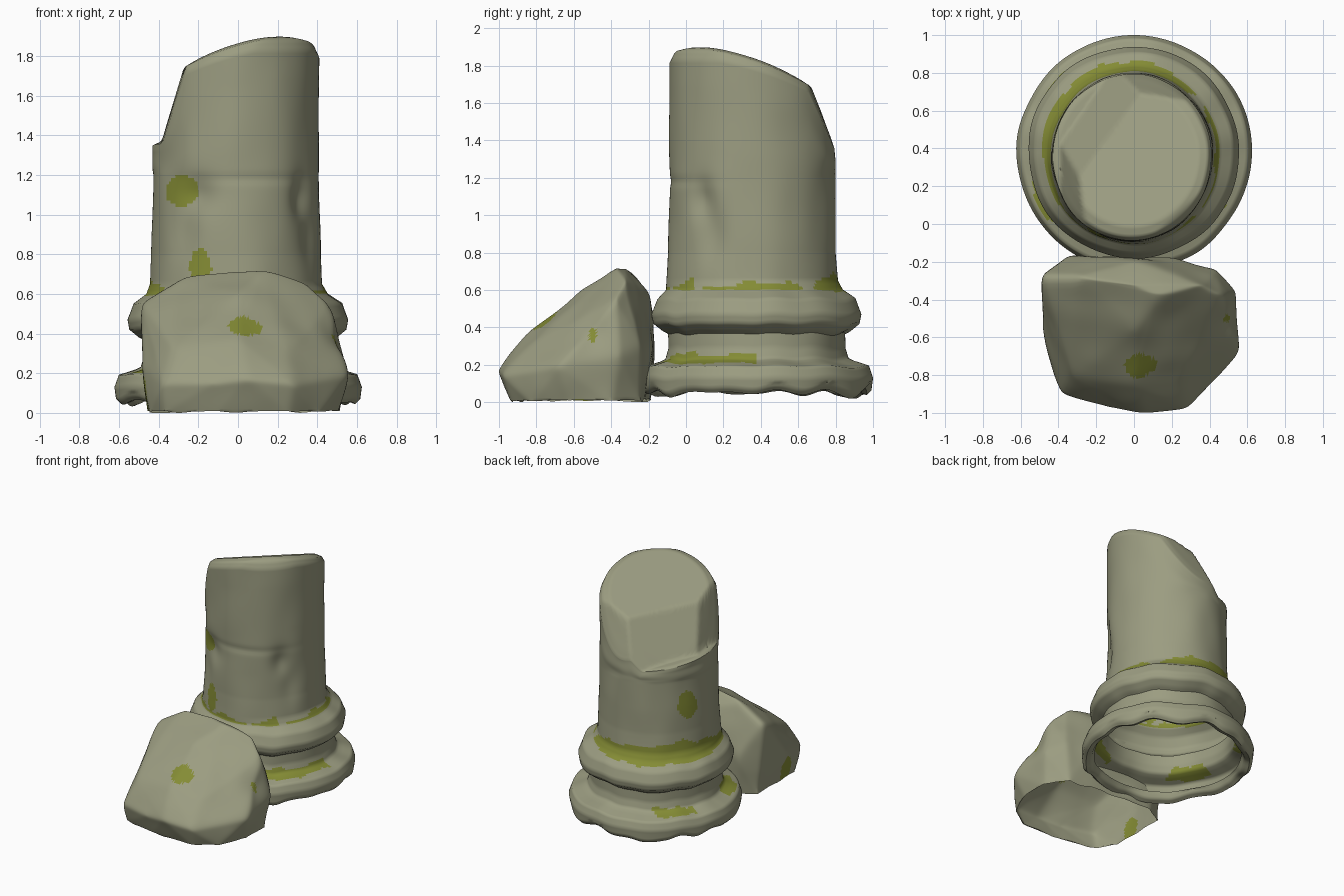
import bpy
import bmesh
from math import sin, cos, radians, degrees, atan2, exp, hypot
from mathutils import Vector, noise

cube = bpy.data.objects.get("Cube")
if cube:
    bpy.data.objects.remove(cube, do_unlink=True)


def make_material(name, colour):
    mat = bpy.data.materials.new(name)
    mat.use_nodes = True
    mat.diffuse_color = (*colour, 1)
    mat.node_tree.nodes["Principled BSDF"].inputs["Base Color"].default_value = (*colour, 1)
    return mat


STONE = make_material("weathered_stone", (0.33, 0.335, 0.22))
MOSS = make_material("moss", (0.23, 0.26, 0.035))


def inside_patch(p, patch):
    """True when a point lies in a ragged ellipsoid patch."""
    centre, size = patch
    d = Vector((a - b) / s for a, b, s in zip(p, centre, size))
    return d.length + 0.25 * noise.noise(p * 9) < 1


def finish(name, bm, is_moss):
    bmesh.ops.recalc_face_normals(bm, faces=bm.faces)
    for face in bm.faces:
        face.material_index = int(is_moss(face.calc_center_median()))
    mesh = bpy.data.meshes.new(name)
    bm.to_mesh(mesh)
    bm.free()
    mesh.materials.append(STONE)
    mesh.materials.append(MOSS)
    obj = bpy.data.objects.new(name, mesh)
    bpy.context.collection.objects.link(obj)
    bpy.ops.object.select_all(action='DESELECT')
    obj.select_set(True)
    bpy.context.view_layer.objects.active = obj
    bpy.ops.object.shade_smooth_by_angle(angle=radians(60))


# ---- Broken column: turned profile with a slanted, chipped top ----
CENTRE_Y = 0.378
SEGMENTS = 160
STEP = 0.016
SEAM = 1.2
TOP = 1.9
PROFILE = [
    (.53, .1), (.55, .06), (.59, .045), (.615, .07), (.622, .13), (.6, .19), (.52, .215),
    (.49, .23), (.472, .29), (.472, .365), (.5, .38), (.55, .42), (.56, .47),
    (.53, .55), (.46, .6), (.435, .65), (.425, .8), (.42, SEAM), (.42, 1.82),
    (.4, 1.87), (.35, TOP), (.01, TOP),
]
# dents: angle in degrees, height, angular width, vertical width, depth
DENTS = [(242, 1.1, 14, .09, .03), (232, .92, 12, .15, .02),
         (322, 1.08, 9, .1, .03), (332, .9, 10, .15, .02),
         (285, 1.18, 40, .025, .006)]


def broken_top(x, y):
    slope = 1.92 + 0.3 * (x - 0.2) - 0.34 * y
    chip = 1.64 - 1.8 * (-0.77 * x + 0.63 * (y - CENTRE_Y) - 0.17)
    back = 1.66 - 2.5 * (y - 0.68)
    left = 1.72 - 3.3 * (-x - 0.28)
    ledge = 1.31 - 0.13 * x - 0.08 * (y - CENTRE_Y)
    return max(ledge, min(slope, chip, back, left, 1.91))


def column_point(r, z, angle):
    a = radians(angle)
    shaft = min(1, max(0, (z - 0.55) / 0.1))
    for da, dz, wa, wz, depth in DENTS:
        if r > 0.3:
            off = (angle - da + 180) % 360 - 180
            r -= depth * exp(-(off / wa) ** 2 - ((z - dz) / wz) ** 2)
    # gentle wear on the mouldings and shaft
    wear = noise.noise(Vector((cos(a) * 2.2, sin(a) * 2.2, z * 3)))
    r += wear * 0.008 * min(1, r * 3)
    x = cos(a) * r - 0.01 * shaft
    y = CENTRE_Y - 0.024 * shaft + sin(a) * r * (1 + 0.055 * shaft)
    if z > SEAM:
        z = SEAM + (z - SEAM) / (TOP - SEAM) * (broken_top(x, y) - SEAM)
    else:
        ragged = noise.noise(Vector((cos(a) * 3, sin(a) * 3, 5)))
        z += (1 - shaft) * ragged * (0.045 if z < 0.1 else 0.014)
    return Vector((x, y, max(z, 0.02)))


def resample(points):
    rows = []
    for (r0, z0), (r1, z1) in zip(points, points[1:]):
        n = max(1, round(hypot(r1 - r0, z1 - z0) / STEP))
        rows += [(r0 + (r1 - r0) * i / n, z0 + (z1 - z0) * i / n) for i in range(n)]
    return rows + [points[-1]]


COLUMN_PATCHES = [
    ((-.28, .05, 1.12), (.09, .14, .085)),  # front of shaft
    ((-.19, -.03, .73), (.055, .14, .1)),   # low on the front
    ((-.4, .54, 1.0), (.1, .08, .11)),      # back left of shaft
]
# moss gathered above the foot moulding: start and end angle, outer radius, top
FOOT_ARCS = [(-75, 2, .54, .26), (124, 158, .565, .24), (195, 229, .565, .26)]


def column_moss(p):
    angle = atan2(p.y - CENTRE_Y, p.x)
    deg = degrees(angle)
    radius = hypot(p.x, p.y - CENTRE_Y)
    ragged = noise.noise(p * 9)
    # ragged collar on top of the upper moulding, thicker behind, with one gap
    behind = max(0, cos(angle - radians(130)))
    upper = 0.63 + 0.045 * ragged + 0.09 * behind
    lower = 0.6 - (0.02 + 0.02 * ragged) * behind
    if lower < p.z < upper and not -46 < deg < -38:
        return True
    for start, end, outer, top in FOOT_ARCS:
        along = (deg + 8 * ragged - start) % 360 < end - start
        if along and radius < outer + 0.03 * ragged and 0.19 < p.z < top + 0.03 * ragged:
            return True
    return any(inside_patch(p, patch) for patch in COLUMN_PATCHES)


bm = bmesh.new()
rings = [[bm.verts.new(column_point(r, z, 360 * i / SEGMENTS)) for i in range(SEGMENTS)]
         for r, z in resample(PROFILE)]
for low, high in zip(rings, rings[1:]):
    for i in range(SEGMENTS):
        j = (i + 1) % SEGMENTS
        bm.faces.new((low[i], low[j], high[j], high[i]))
bm.faces.new(rings[-1])
finish("broken_column", bm, column_moss)

# ---- Fallen boulder: faceted hull, open below, with worn edges ----
FOOT = [(-.45, -.26), (-.45, -.72), (-.37, -.86), (-.1, -.92), (.25, -.93),
        (.41, -.83), (.51, -.62), (.51, -.4), (.4, -.24), (-.3, -.19)]
BODY = [
    (.05, -1.01, .17), (-.12, -.98, .15), (.28, -.98, .15), (-.38, -.9, .15),
    (.56, -.68, .2), (.54, -.36, .25), (-.49, -.55, .25), (.43, -.24, .3),
    (-.34, -.16, .3), (.2, -.18, .3),
    (-.49, -.28, .57), (-.31, -.28, .68), (0, -.32, .72), (.13, -.38, .72),
    (.36, -.32, .65), (.47, -.38, .55), (0, -.19, .58),
    (0, -.85, .37), (.25, -.82, .32), (-.33, -.8, .34), (0, -.56, .6),
]
BOULDER_PATCHES = [
    ((.03, -.74, .43), (.085, .09, .06)),
    ((.5, -.5, .365), (.07, .02, .04)),
    ((-.47, -.59, .06), (.08, .07, .13)),
]
HOLLOW = Vector((.52, -.51, .38))

bm = bmesh.new()
for co in [(x, y, 0) for x, y in FOOT] + BODY:
    bm.verts.new(co)
bmesh.ops.convex_hull(bm, input=bm.verts)
bmesh.ops.delete(bm, geom=[v for v in bm.verts if not v.link_faces], context='VERTS')
underside = [f for f in bm.faces if f.calc_center_median().z < 0.005]
bmesh.ops.delete(bm, geom=underside, context='FACES')
bmesh.ops.triangulate(bm, faces=bm.faces)
bmesh.ops.subdivide_edges(bm, edges=bm.edges, cuts=15, use_grid_fill=True)
for _ in range(6):
    inner = [v for v in bm.verts if not v.is_boundary]
    bmesh.ops.smooth_vert(bm, verts=inner, factor=0.5, use_axis_x=True,
                          use_axis_y=True, use_axis_z=True)
bm.normal_update()
for v in bm.verts:
    v.co += v.normal * 0.01 * noise.noise(v.co * 5)
    # shallow hollow in the side
    v.co -= v.normal * 0.03 * exp(-((v.co - HOLLOW).length / 0.1) ** 2)
    if v.is_boundary:
        v.co.z = max(0, 0.012 + 0.03 * noise.noise(v.co * 6))
finish("fallen_boulder", bm,
       lambda p: any(inside_patch(p, patch) for patch in BOULDER_PATCHES))
